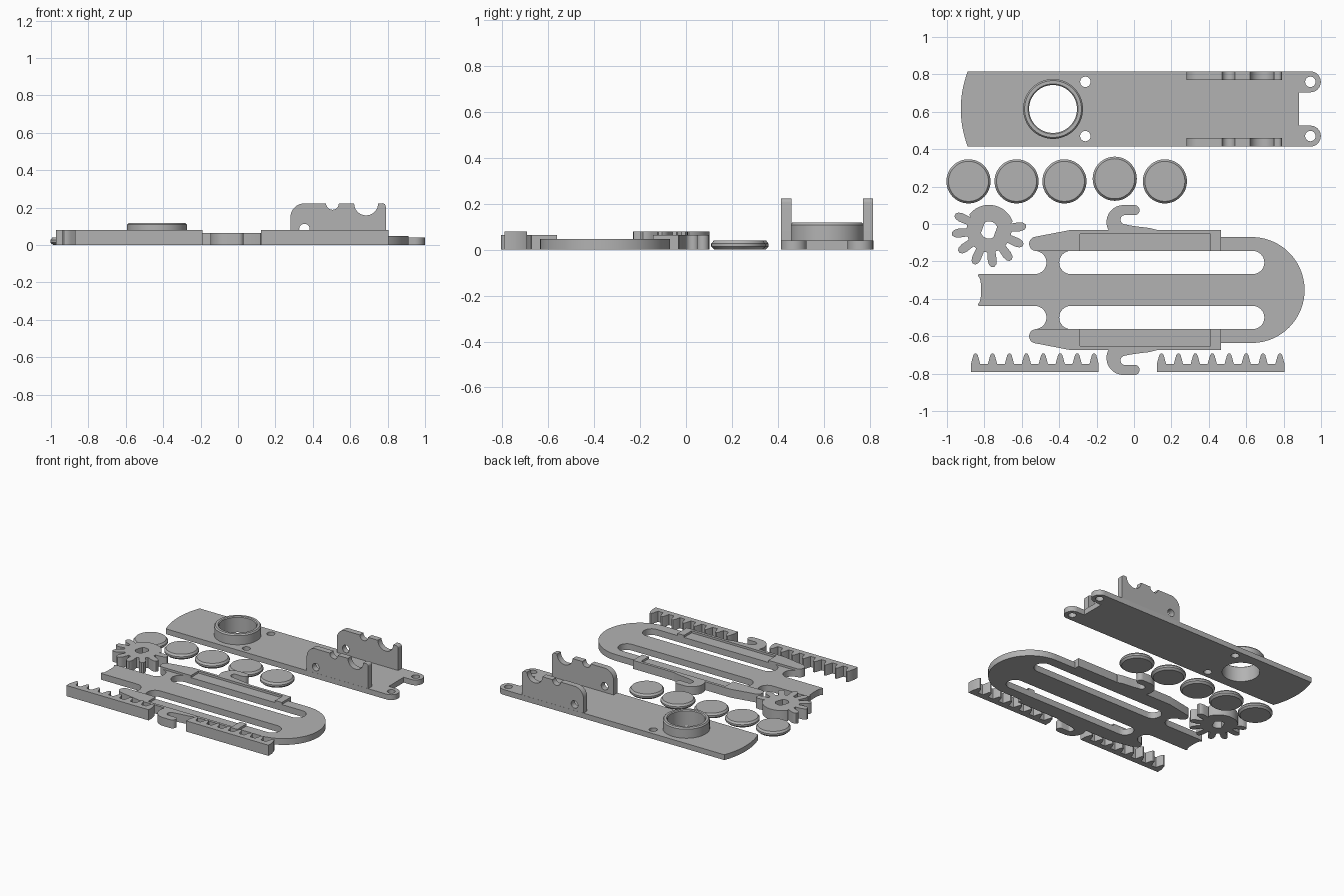
import bpy, bmesh
from math import sin, cos, pi, radians
from mathutils import Matrix, Vector

cube = bpy.data.objects.get("Cube")
if cube:
    bpy.data.objects.remove(cube)

grey = bpy.data.materials.new("plain_grey")
grey.use_nodes = True
grey.diffuse_color = (0.45, 0.45, 0.45, 1)
grey.node_tree.nodes["Principled BSDF"].inputs["Base Color"].default_value = (0.45, 0.45, 0.45, 1)


def arc(cx, cy, r, a0, a1, n=16):
    angles = [radians(a0 + (a1 - a0) * i / n) for i in range(n + 1)]
    return [(cx + r * cos(a), cy + r * sin(a)) for a in angles]


def circle(cx, cy, r, n=32):
    return arc(cx, cy, r, 0, 360, n)[:-1]


def finish(name, bm):
    """Turn a bmesh into a shaded, coloured object."""
    bmesh.ops.remove_doubles(bm, verts=bm.verts, dist=0.0001)
    bmesh.ops.recalc_face_normals(bm, faces=bm.faces)
    mesh = bpy.data.meshes.new(name)
    bm.to_mesh(mesh)
    bm.free()
    mesh.materials.clear()
    mesh.materials.append(grey)
    obj = bpy.data.objects.new(name, mesh)
    bpy.context.collection.objects.link(obj)
    bpy.ops.object.select_all(action='DESELECT')
    obj.select_set(True)
    bpy.context.view_layer.objects.active = obj
    bpy.ops.object.shade_smooth_by_angle(angle=radians(30))
    return obj


def slab(name, loops, z0, z1, matrix=Matrix()):
    """Extrude an outline with optional holes from z0 to z1."""
    curve = bpy.data.curves.new(name + "_outline", 'CURVE')
    curve.dimensions = '2D'
    curve.fill_mode = 'BOTH'
    curve.extrude = (z1 - z0) / 2
    for loop in loops:
        spline = curve.splines.new('POLY')
        spline.points.add(len(loop) - 1)
        for point, (x, y) in zip(spline.points, loop):
            point.co = (x, y, 0, 1)
        spline.use_cyclic_u = True
    temp = bpy.data.objects.new(name + "_outline", curve)
    bpy.context.collection.objects.link(temp)
    graph = bpy.context.evaluated_depsgraph_get()
    mesh = bpy.data.meshes.new_from_object(temp.evaluated_get(graph))
    bm = bmesh.new()
    bm.from_mesh(mesh)
    bm.transform(matrix @ Matrix.Translation((0, 0, (z0 + z1) / 2)))
    bpy.data.objects.remove(temp)
    bpy.data.curves.remove(curve)
    bpy.data.meshes.remove(mesh)
    return finish(name, bm)


def lathe(name, profile, x, y, closed=False, steps=48):
    bm = bmesh.new()
    verts = [bm.verts.new((r, 0, z)) for r, z in profile]
    edges = [bm.edges.new(pair) for pair in zip(verts, verts[1:])]
    if closed:
        edges.append(bm.edges.new((verts[-1], verts[0])))
    bmesh.ops.spin(bm, geom=verts + edges, cent=(0, 0, 0), axis=(0, 0, 1),
                   angle=2 * pi, steps=steps, use_merge=True)
    bm.transform(Matrix.Translation((x, y, 0)))
    return finish(name, bm)


def mirror(points):
    return [(x, -y) for x, y in reversed(points)]


# Base plate with curved end, two lugs and screw holes
PLATE = Matrix.Translation((0, 0.615, 0))
half = arc(0.943, 0.145, 0.056, -90, 90) + [(-0.89, 0.2)]
half = [(0.883, 0.089)] + half
end = arc(-0.365, 0, 0.561, 159.1, 200.9, 24)[1:-1]
holes = [circle(x, s * 0.145, 0.028, 24) for x in (-0.26, 0.943) for s in (1, -1)]
slab("base_plate", [half + end + mirror(half), circle(-0.433, 0, 0.128, 64)] + holes,
     0, 0.04, PLATE)

# Raised ring around the large opening
lathe("plate_ring", [(0.128, 0.038), (0.16, 0.038), (0.16, 0.108), (0.152, 0.118),
                     (0.134, 0.118), (0.128, 0.112)], -0.433, 0.615, True, 64)

# Upright brackets with shaft notches
side = [(0.28, 0.03), (0.79, 0.03)]
side += arc(0.772, 0.205, 0.018, 0, 90, 6)
side += arc(0.685, 0.222, 0.064, 0, -180)
side += arc(0.505, 0.222, 0.034, 0, -180)
side += arc(0.355, 0.147, 0.075, 90, 180)
upright = Matrix.Rotation(pi / 2, 4, 'X')
for name, y in (("back_bracket", 0.793), ("front_bracket", 0.437)):
    slab(name, [side, circle(0.355, 0.085, 0.028, 24)], -0.022, 0.022,
         Matrix.Translation((0, y, 0)) @ upright)

# Five loose discs with bevelled rims
disc = [(0, 0), (0.104, 0), (0.118, 0.013), (0.118, 0.026), (0.107, 0.04), (0, 0.04)]
for i, (x, y) in enumerate([(-0.885, 0.228), (-0.628, 0.228), (-0.372, 0.228),
                            (-0.103, 0.242), (0.165, 0.228)]):
    lathe(f"disc_{i + 1}", disc, x, y)

# Partial gear: eight teeth, then a plain arc, with a flat-sided bore
tooth = [(0.118, -0.022), (0.165, -0.024), (0.187, -0.019), (0.199, -0.008)]
tooth += [(x, -y) for x, y in reversed(tooth)]
outline = arc(0, 0, 0.134, 20, 142, 24)
for k in range(8):
    turn = Matrix.Rotation(radians(156 + 30 * k), 2)
    outline += [tuple(turn @ Vector(p)) for p in tooth]
bore = arc(0, 0, 0.046, 20, 120) + arc(0, 0, 0.046, 200, 300)
slab("partial_gear", [outline, bore], 0, 0.08, Matrix.Translation((-0.775, -0.032, 0)))

# Toothed racks
PITCH = 0.0905
for name, x0 in (("left_rack", -0.872), ("right_rack", 0.122)):
    rack = [(x0 + 0.683, -0.79), (x0, -0.79)]
    for k in range(8):
        c = x0 + 0.025 + PITCH * k
        rack += [(c + dx, y) for dx, y in ((-0.025, -0.749), (-0.012, -0.702), (-0.005, -0.692),
                                           (0.005, -0.692), (0.012, -0.702), (0.025, -0.749))]
    slab(name, [rack], 0, 0.08)

# Slider frame with two slots, a tongue and two arms
FRAME = Matrix.Translation((0, -0.353, 0))
arm_tip = arc(-0.523, 0.247, 0.038, 100, 270, 12)
half = arc(0.629, 0, 0.283, 0, 90, 32)
half += [(0.465, 0.283), (0.465, 0.32), (-0.345, 0.32)] + arm_tip
half += arc(-0.53, 0.147, 0.062, 90, -90)
half += [(-0.83, 0.085), (-0.835, 0.077), (-0.823, 0.06), (-0.818, 0.03)]
slots = [arc(0.635, s * 0.147, 0.062, -90, 90) + arc(-0.338, s * 0.147, 0.062, 90, 270)
         for s in (1, -1)]
slab("slider_frame", [half + mirror(half)[:-1]] + slots, 0, 0.047, FRAME)

# Raised rails with open pockets, and hooks on their outer sides
rail = [(-0.29, 0.209), (-0.29, 0.299), (0.41, 0.299), (0.41, 0.209),
        (0.465, 0.209), (0.465, 0.32), (-0.345, 0.32)] + arm_tip
hook = arc(0.003, 0.427, 0.027, -90, 90, 10) + arc(-0.056, 0.363, 0.091, 90, 215, 20)
hook += [(0.13, 0.31), (0.12, 0.322), (0.08, 0.332), (0.03, 0.338), (-0.02, 0.345)]
hook += arc(-0.047, 0.376, 0.025, 270, 90, 12)
for where, flip in (("back", False), ("front", True)):
    slab(where + "_rail", [mirror(rail) if flip else rail], 0.046, 0.063, FRAME)
    slab(where + "_hook", [mirror(hook) if flip else hook], 0, 0.063, FRAME)
